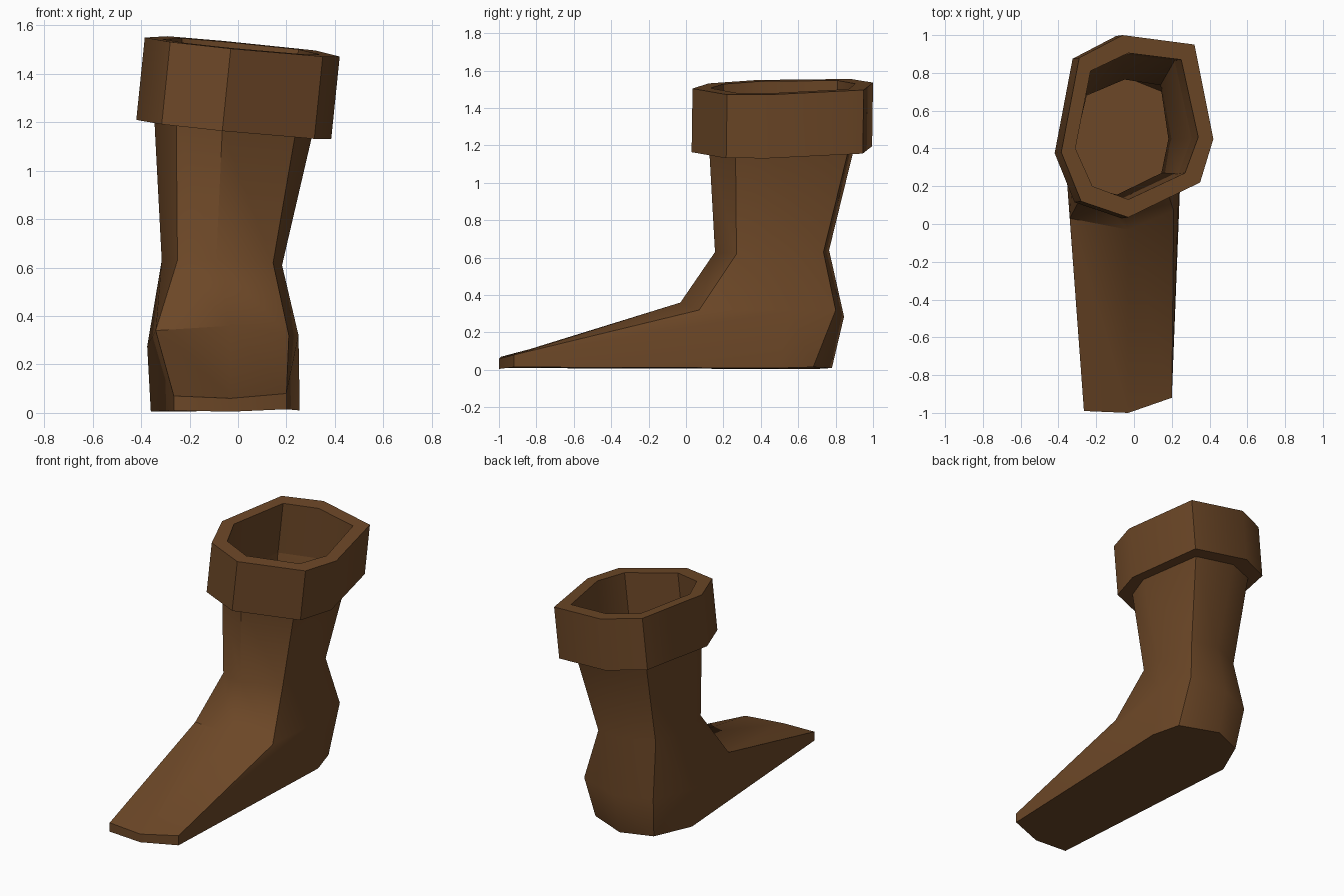
import bpy, bmesh, math

if "Cube" in bpy.data.objects:
    bpy.data.objects.remove(bpy.data.objects["Cube"])

brown = bpy.data.materials.new("brown leather")
brown.diffuse_color = (0.15, 0.063, 0.02, 1)
brown.use_nodes = True
brown.node_tree.nodes["Principled BSDF"].inputs["Base Color"].default_value = brown.diffuse_color


def loft(name, rings, closed=False, cap_end=False):
    """Skin a list of equal-length rings; coinciding points are merged."""
    bm = bmesh.new()
    loops = [[bm.verts.new(p) for p in ring] for ring in rings]
    pairs = list(zip(loops, loops[1:]))
    if closed:
        pairs.append((loops[-1], loops[0]))
    for a, b in pairs:
        n = len(a)
        for i in range(n):
            j = (i + 1) % n
            bm.faces.new((a[i], b[i], b[j], a[j]))
    if cap_end:
        bm.faces.new(loops[-1])
    bmesh.ops.remove_doubles(bm, verts=bm.verts, dist=0.0005)
    bmesh.ops.recalc_face_normals(bm, faces=bm.faces)
    mesh = bpy.data.meshes.new(name)
    bm.to_mesh(mesh)
    bm.free()
    mesh.materials.append(brown)
    obj = bpy.data.objects.new(name, mesh)
    bpy.context.collection.objects.link(obj)
    bpy.ops.object.select_all(action='DESELECT')
    obj.select_set(True)
    bpy.context.view_layer.objects.active = obj
    bpy.ops.object.shade_smooth_by_angle(angle=math.radians(40))
    return obj


def tilted(points):
    """Place a flat outline on the sloping top plane of the cuff."""
    return [(x, y, 1.50 - 0.1 * x + 0.03 * y) for x, y in points]


def lowered(ring):
    """Bottom copy of a cuff ring, along the cuff's leaning axis."""
    return [(x - 0.035, y - 0.005, z - 0.34) for x, y, z in ring]


# Rings run: front, front right, right, back right, back, back left, left, front left
outer = tilted([(-.03, .035), (.35, .22), (.42, .45), (.32, .95),
                (-.06, 1.0), (-.29, .88), (-.385, .38), (-.28, .12)])
inner = tilted([(-.03, .13), (.27, .27), (.34, .46), (.25, .87),
                (-.03, .905), (-.23, .81), (-.31, .40), (-.22, .20)])

# Cuff: thick tilted band
loft("cuff", [inner, outer, lowered(outer), lowered(inner)], closed=True)

# Boot: open shaft, ankle, instep, toe and sole
ankle = [(-.09, .155, .63), (.145, .27, .62), (.182, .45, .61), (.14, .735, .63),
         (-.05, .765, .64), (-.25, .68, .63), (-.315, .41, .63), (-.25, .20, .63)]
instep = [(-.03, -.03, .36), (.21, .07, .32), (.25, .56, .32), (.20, .80, .32),
          (-.05, .845, .285), (-.28, .75, .28), (-.375, .50, .275), (-.34, .03, .34)]
sole = [(-.03, -1.0, .005), (.20, -.92, .015), (.255, .49, .01), (.20, .68, .015),
        (-.05, .78, .01), (-.25, .70, .005), (-.36, .45, .005), (-.265, -.99, .01)]
# Only the three front points run out to the toe; the heel goes straight down
toe = list(instep)
for i, height in ((0, .06), (1, .08), (7, .07)):
    toe[i] = (sole[i][0], sole[i][1], height)
loft("boot", [lowered(inner), ankle, instep, toe, sole], cap_end=True)
